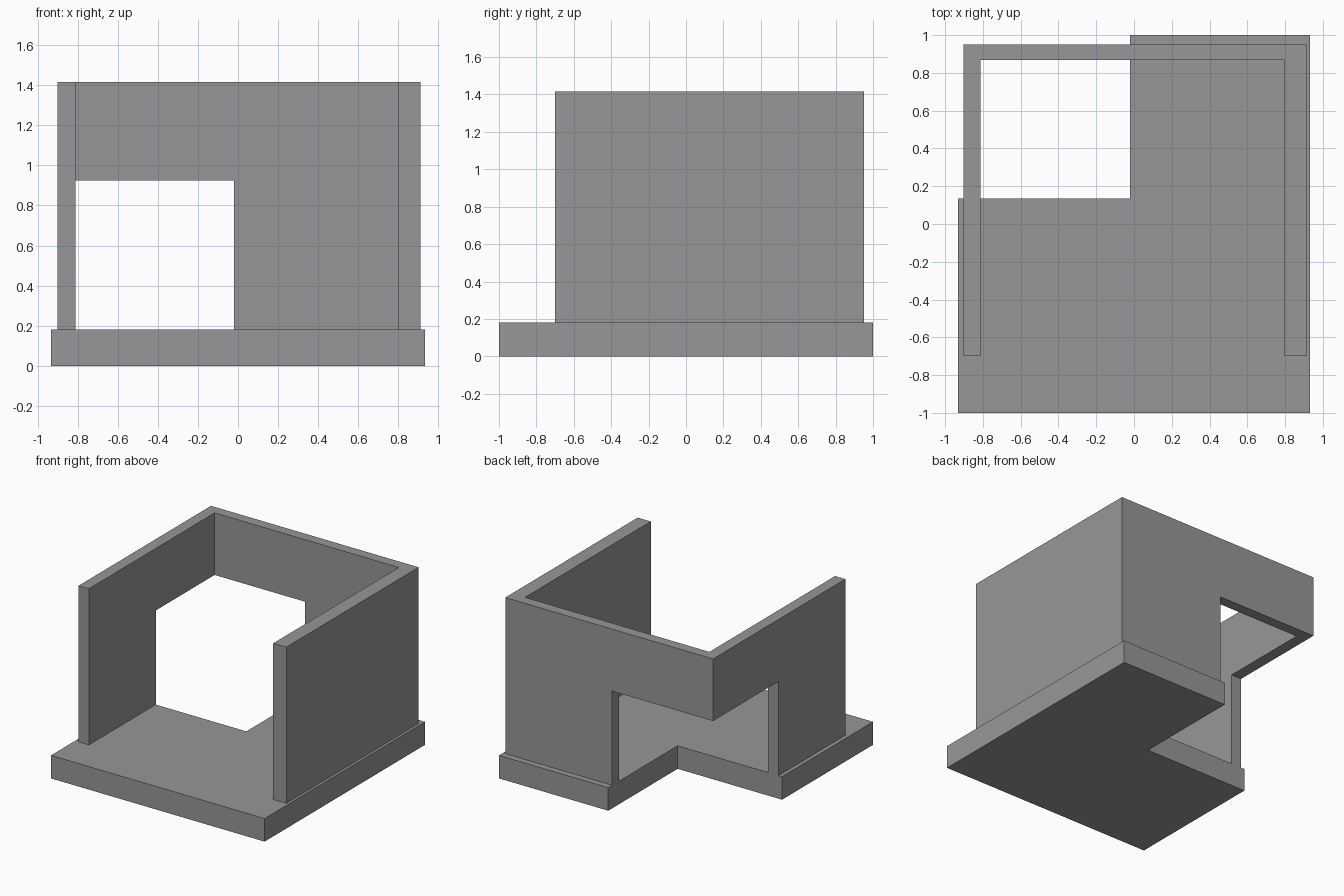
import bpy
import bmesh

default_cube = bpy.data.objects.get("Cube")
if default_cube:
    bpy.data.objects.remove(default_cube, do_unlink=True)

# One plain grey
grey = bpy.data.materials.new("plain_grey")
grey.use_nodes = True
colour = (0.31, 0.31, 0.31, 1.0)
grey.diffuse_color = colour
grey.node_tree.nodes["Principled BSDF"].inputs["Base Color"].default_value = colour


def extrude_outline(name, outline, bottom, top):
    """Raise a counter-clockwise floor outline into a flat-sided solid."""
    bm = bmesh.new()
    floor = bm.faces.new([bm.verts.new((x, y, bottom)) for x, y in outline])
    raised = bmesh.ops.extrude_face_region(bm, geom=[floor], use_keep_orig=True)
    verts = [g for g in raised["geom"] if isinstance(g, bmesh.types.BMVert)]
    bmesh.ops.translate(bm, verts=verts, vec=(0, 0, top - bottom))
    bmesh.ops.recalc_face_normals(bm, faces=bm.faces)
    mesh = bpy.data.meshes.new(name)
    bm.to_mesh(mesh)
    bm.free()
    mesh.materials.append(grey)
    obj = bpy.data.objects.new(name, mesh)
    bpy.context.collection.objects.link(obj)
    return obj


def rectangle(x0, x1, y0, y1):
    return [(x0, y0), (x1, y0), (x1, y1), (x0, y1)]


SLAB_TOP, WALL_TOP, OPENING_TOP = 0.182, 1.415, 0.925

# Floor slab
slab = extrude_outline("floor_slab", rectangle(-0.933, 0.933, -1, 1), 0, SLAB_TOP)

# U-shaped wall, open at the front, with a thicker wall on +x
wall_outline = [
    (-0.902, -0.70), (-0.812, -0.70), (-0.812, 0.868), (0.798, 0.868),
    (0.798, -0.70), (0.912, -0.70), (0.912, 0.951), (-0.902, 0.951),
]
walls = extrude_outline("walls", wall_outline, SLAB_TOP, WALL_TOP)

# Rear corner opening, cut through the slab and the lower walls
cutter = extrude_outline("corner_cutter", rectangle(-1.2, -0.021, 0.134, 1.2),
                         -0.2, OPENING_TOP)
cutter.hide_render = True
for part in (slab, walls):
    cut = part.modifiers.new("corner_opening", "BOOLEAN")
    cut.operation = "DIFFERENCE"
    cut.solver = "EXACT"
    cut.object = cutter
    bpy.context.view_layer.objects.active = part
    bpy.ops.object.modifier_apply(modifier=cut.name)
bpy.data.objects.remove(cutter, do_unlink=True)
